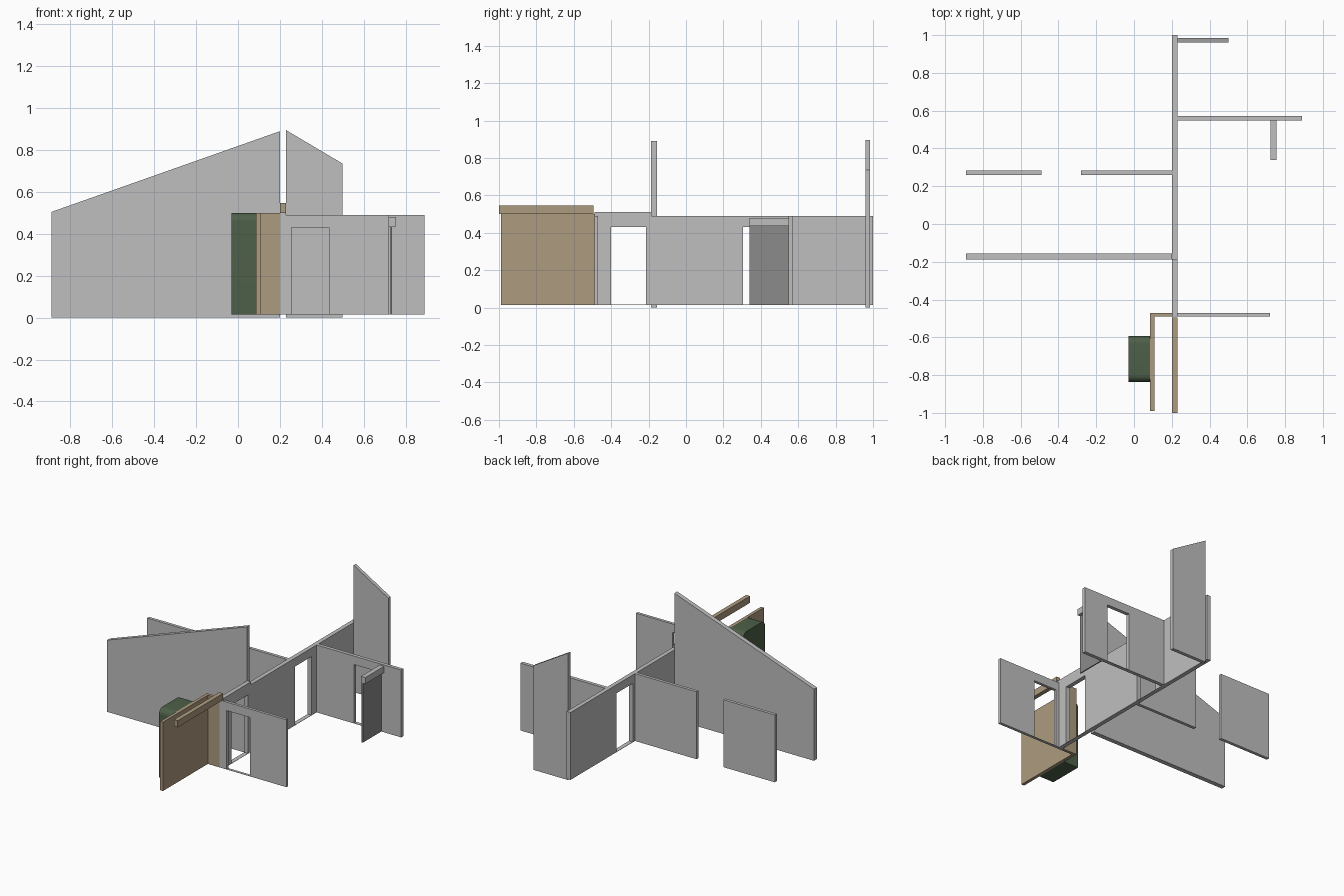
import bpy, bmesh, math

if "Cube" in bpy.data.objects:
    bpy.data.objects.remove(bpy.data.objects["Cube"])

def material(name, rgb):
    m = bpy.data.materials.new(name)
    m.diffuse_color = (*rgb, 1)
    m.use_nodes = True
    m.node_tree.nodes["Principled BSDF"].inputs["Base Color"].default_value = m.diffuse_color
    return m

GREY = material("wall_grey", (0.52, 0.52, 0.52))
DARK = material("panel_dark_grey", (0.26, 0.26, 0.26))
TAN = material("timber_tan", (0.42, 0.33, 0.215))
GREEN = material("cabinet_green", (0.075, 0.115, 0.065))

def prism(name, axis, outline, t0, t1, mat):
    """Extrude an (along, z) outline through thickness t0..t1; axis = direction of 'along'."""
    bm = bmesh.new()
    def put(u, z, t):
        return bm.verts.new((u, t, z) if axis == 'x' else (t, u, z))
    a = [put(u, z, t0) for u, z in outline]
    b = [put(u, z, t1) for u, z in outline]
    n = len(outline)
    bm.faces.new(a)
    bm.faces.new(b[::-1])
    for i in range(n):
        j = (i + 1) % n
        bm.faces.new((a[j], a[i], b[i], b[j]))
    bmesh.ops.recalc_face_normals(bm, faces=bm.faces)
    me = bpy.data.meshes.new(name)
    bm.to_mesh(me)
    bm.free()
    me.materials.append(mat)
    ob = bpy.data.objects.new(name, me)
    bpy.context.collection.objects.link(ob)
    return ob

Z0, H, DOOR = 0.015, 0.49, 0.43

def wall(name, axis, u0, u1, t0, t1, z0=Z0, z1=H, z1b=None, door=None, mat=GREY):
    """Straight wall, optionally with a sloping top (z1 to z1b) and a doorway."""
    pts = [(u0, z0)]
    if door:
        d0, d1 = door
        pts += [(d0, z0), (d0, DOOR), (d1, DOOR), (d1, z0)]
        wall(name + "_sill", axis, d0, d1, t0, t1, z0, z0 + 0.002, mat=mat)
    pts += [(u1, z0), (u1, z1 if z1b is None else z1b), (u0, z1)]
    return prism(name, axis, pts, t0, t1, mat)

# long spine wall, in a slightly taller front length and a rear length
wall("spine_front", 'y', -0.49, -0.185, 0.20, 0.23, z1=0.51, door=(-0.40, -0.215))
wall("spine_rear", 'y', -0.185, 1.0, 0.20, 0.23, door=(0.305, 0.49))

# right-hand cross walls with doorways
wall("front_cross_wall", 'x', 0.23, 0.72, -0.49, -0.47, door=(0.255, 0.435))
wall("middle_cross_wall", 'x', 0.23, 0.89, 0.547, 0.572, door=(0.52, 0.70))

# left-hand walls
wall("left_outer_wall", 'x', -0.89, -0.49, 0.26, 0.282)
wall("left_inner_wall", 'x', -0.28, 0.20, 0.26, 0.282)

# tall walls with sloping tops
wall("gable_wall", 'x', -0.89, 0.20, -0.187, -0.155, z0=0, z1=0.505, z1b=0.89)
wall("rear_gable_wall", 'x', 0.23, 0.50, 0.96, 0.985, z0=0, z1=0.895, z1b=0.735)

# hanging panel with its header box
wall("sliding_panel", 'y', 0.34, 0.547, 0.727, 0.735, z1=0.435, mat=DARK)
wall("panel_header", 'y', 0.34, 0.547, 0.722, 0.755, z0=0.435, z1=0.48)

# timber partition, its return and the overhead beam
wall("timber_partition", 'y', -0.99, -0.47, 0.086, 0.108, z1=0.50, mat=TAN)
wall("timber_return", 'x', 0.108, 0.20, -0.49, -0.47, z1=0.50, mat=TAN)
wall("overhead_beam", 'y', -1.0, -0.495, 0.20, 0.23, z0=0.50, z1=0.547, mat=TAN)

# green cabinet with rounded top corners
y0, y1, top, r = -0.837, -0.593, 0.50, 0.04
pts = [(y0, Z0), (y1, Z0)]
for cy, start in ((y1 - r, 0), (y0 + r, 90)):
    for k in range(9):
        a = math.radians(start + k * 90 / 8)
        pts.append((cy + r * math.cos(a), top - r + r * math.sin(a)))
cab = prism("cabinet", 'y', pts, -0.03, 0.086, GREEN)
bpy.context.view_layer.objects.active = cab
cab.select_set(True)
bpy.ops.object.shade_smooth_by_angle(angle=math.radians(30))
